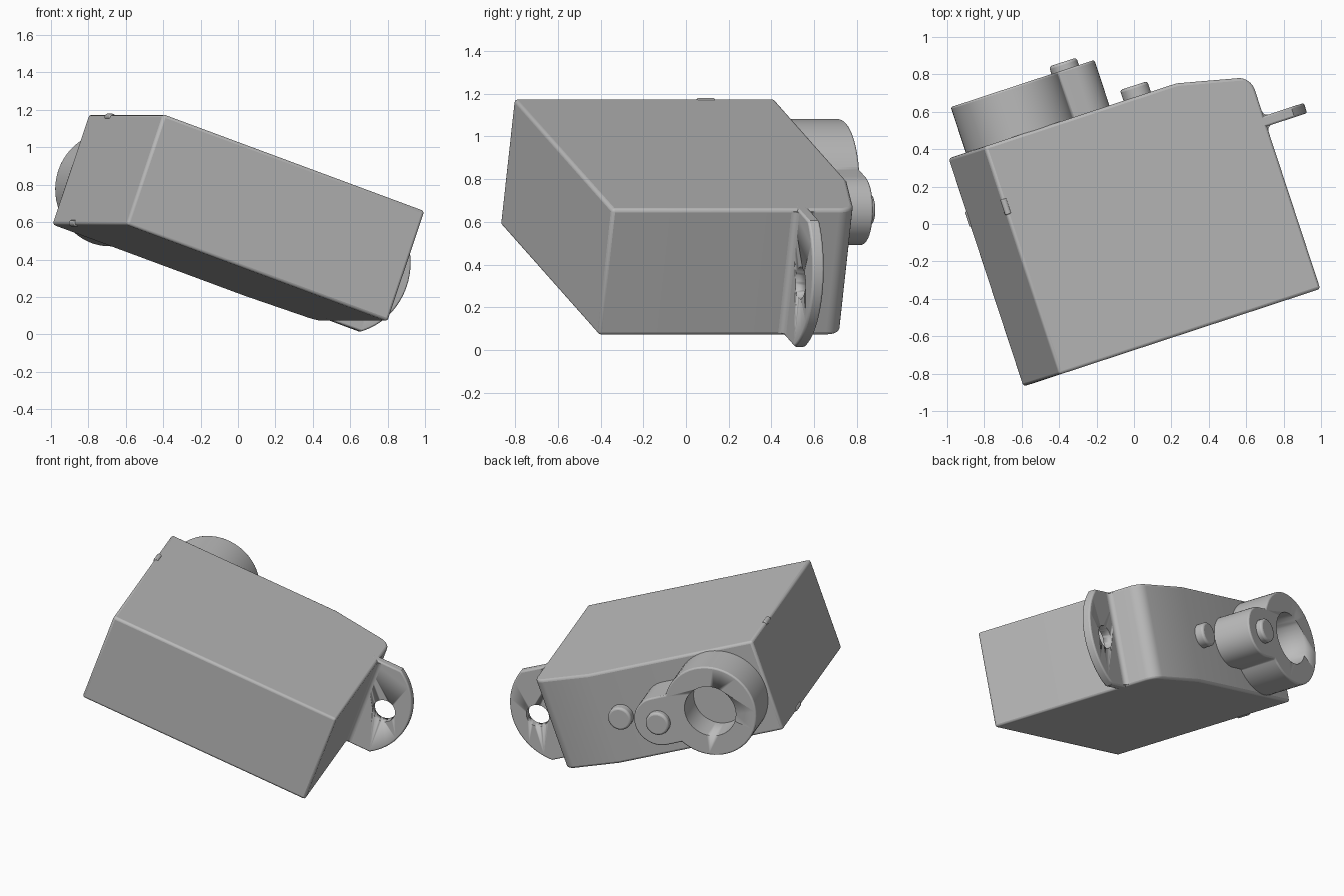
import bpy, bmesh, math
from mathutils import Matrix, Vector

old = bpy.data.objects.get("Cube")
if old:
    bpy.data.objects.remove(old, do_unlink=True)

grey = bpy.data.materials.new("plain grey")
grey.use_nodes = True
COLOR = (0.5, 0.5, 0.5, 1)
grey.diffuse_color = COLOR
grey.node_tree.nodes["Principled BSDF"].inputs["Base Color"].default_value = COLOR

# Tilted frame of the whole housing, origin at its low front corner
FRAME = (Matrix.Translation((-0.595, -0.87, 0.587))
         @ Matrix.Rotation(math.radians(18.2), 4, "Z")
         @ Matrix.Rotation(math.radians(19.4), 4, "Y"))
LENGTH, DEPTH, HEIGHT = 1.56, 1.284, 0.626
MID = HEIGHT / 2


def arc(cx, cy, r, start, end, n):
    """Points on an arc, angles in degrees."""
    angles = [math.radians(start + (end - start) * i / n) for i in range(n + 1)]
    return [(cx + r * math.cos(a), cy + r * math.sin(a)) for a in angles]


def prism(name, outline, low, high, axis, bevel=0.0):
    """Extrude an outline along local y (outline is x, z) or z (outline is x, y)."""
    bm = bmesh.new()
    place = (lambda p, h: (p[0], h, p[1])) if axis == "y" else (lambda p, h: (p[0], p[1], h))
    face = bm.faces.new([bm.verts.new(place(p, low)) for p in outline])
    ext = bmesh.ops.extrude_face_region(bm, geom=[face])
    step = Vector(place((0, 0), high - low))
    bmesh.ops.translate(bm, vec=step, verts=[g for g in ext["geom"] if isinstance(g, bmesh.types.BMVert)])
    bmesh.ops.recalc_face_normals(bm, faces=bm.faces)
    mesh = bpy.data.meshes.new(name)
    bm.to_mesh(mesh)
    bm.free()
    mesh.materials.append(grey)
    obj = bpy.data.objects.new(name, mesh)
    bpy.context.collection.objects.link(obj)
    obj.matrix_world = FRAME
    if bevel:
        mod = obj.modifiers.new("soft edges", "BEVEL")
        mod.width, mod.segments = bevel, 3
        mod.limit_method, mod.angle_limit = "ANGLE", math.radians(40)
    bpy.ops.object.select_all(action="DESELECT")
    obj.select_set(True)
    bpy.context.view_layer.objects.active = obj
    bpy.ops.object.shade_smooth_by_angle(angle=math.radians(35))
    return obj


def cut_hole(target, x, r, low, high):
    cutter = prism(target.name + "_hole_cutter", arc(x, MID, r, 0, 351, 39), low, high, "y")
    cutter.hide_render = True
    cutter.hide_set(True)
    mod = target.modifiers.new("hole", "BOOLEAN")
    mod.operation, mod.object, mod.solver = "DIFFERENCE", cutter, "EXACT"


# Housing: box whose rear corner tapers and rounds off
outline = [(0, 0), (LENGTH, 0)]
outline += arc(LENGTH - 0.09, 1.12, 0.09, 0, 77, 8)
outline += [(1.15, DEPTH), (0, DEPTH)]
prism("housing", outline, 0, HEIGHT, "z", 0.016)

# Mounting ear with a rounded end and a screw hole
span = math.degrees(math.atan2(MID, 0.22))
ear = prism("mounting_ear", [(1.45, 0)] + arc(1.5, MID, 0.383, -span, span, 24) + [(1.45, HEIGHT)],
            0.915, 0.972, "y", 0.01)
cut_hole(ear, 1.71, 0.075, 0.8, 1.1)

# Concave fillets where the ear meets the housing
R = 0.03
for name, y, side in (("front_ear_fillet", 0.915, -1), ("rear_ear_fillet", 0.972, 1)):
    curve = arc(LENGTH + R, y + side * R, R, 180, 180 + side * 90, 6)
    prism(name, [(LENGTH - 0.01, y - side * 0.01), (LENGTH - 0.01, y + side * R)] + curve
          + [(LENGTH + R, y - side * 0.01)], 0.012, HEIGHT - 0.012, "z")

# Tiny nubs on the end face opposite the ear
for name, z in (("lower_nub", 0.012), ("upper_nub", HEIGHT - 0.012)):
    prism(name, arc(0.012, z, 0.018, 0, 330, 11), 0.9, 0.985, "y", 0.005)

# Gear cover: large round hub with a narrower round arm, and a bored hub
HUB, HUB_R, ARM, ARM_R, COVER_TOP = 0.32, 0.305, 0.68, 0.165, 1.54
neck = math.degrees(math.asin(ARM_R / HUB_R))
cover = prism("gear_cover", arc(HUB, MID, HUB_R, neck, 360 - neck, 48) + arc(ARM, MID, ARM_R, -90, 90, 24),
              DEPTH - 0.03, COVER_TOP, "y", 0.01)
cut_hole(cover, HUB, 0.17, COVER_TOP - 0.2, COVER_TOP + 0.1)

# Round pins on the arm and on the housing back
for name, x, low, high in (("arm_pin", ARM, COVER_TOP - 0.02, COVER_TOP + 0.042),
                           ("housing_pin", 1.02, DEPTH - 0.02, DEPTH + 0.06)):
    prism(name, arc(x, MID, 0.077, 0, 350, 35), low, high, "y", 0.014)
